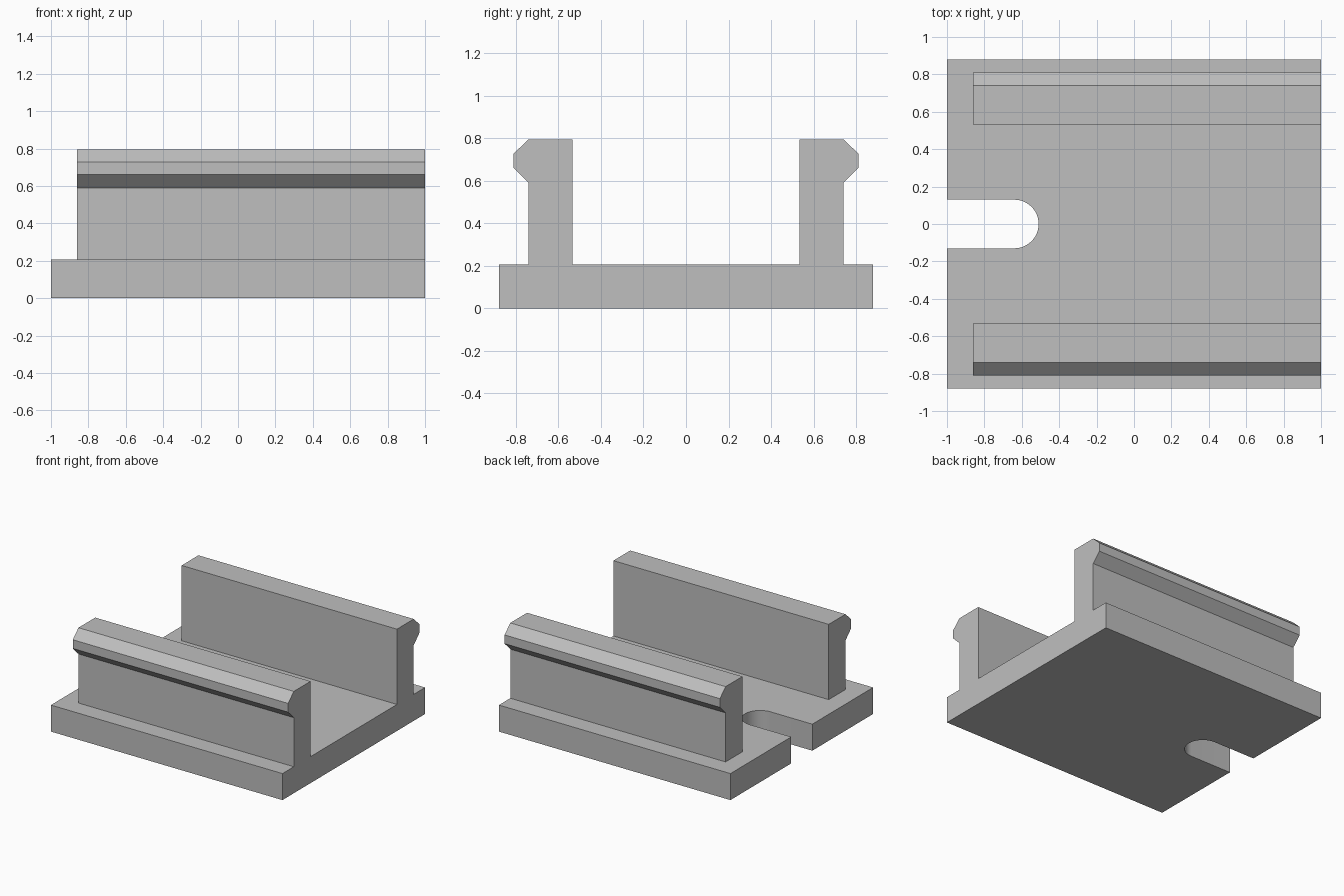
import bpy, bmesh
from math import sin, cos, pi, radians
from mathutils import Vector

cube = bpy.data.objects.get("Cube")
if cube:
    bpy.data.objects.remove(cube, do_unlink=True)

# Material
grey = bpy.data.materials.new("plain grey")
grey.use_nodes = True
colour = (0.52, 0.52, 0.52, 1)
grey.diffuse_color = colour
grey.node_tree.nodes["Principled BSDF"].inputs["Base Color"].default_value = colour


def extrude_profile(name, points, direction):
    """Extrude a closed outline into a solid."""
    bm = bmesh.new()
    face = bm.faces.new([bm.verts.new(p) for p in points])
    result = bmesh.ops.extrude_face_region(bm, geom=[face], use_keep_orig=True)
    moved = [g for g in result["geom"] if isinstance(g, bmesh.types.BMVert)]
    bmesh.ops.translate(bm, verts=moved, vec=Vector(direction))
    bmesh.ops.recalc_face_normals(bm, faces=bm.faces[:])
    mesh = bpy.data.meshes.new(name)
    bm.to_mesh(mesh)
    bm.free()
    mesh.materials.append(grey)
    obj = bpy.data.objects.new(name, mesh)
    bpy.context.collection.objects.link(obj)
    return obj


# Base plate with a round-ended slot in its right edge
BASE_TOP, HALF_DEPTH = 0.207, 0.88
SLOT_R, SLOT_X, STEPS = 0.13, -0.64, 24
outline = [(-1, -HALF_DEPTH), (1, -HALF_DEPTH), (1, HALF_DEPTH), (-1, HALF_DEPTH), (-1, SLOT_R)]
for i in range(STEPS + 1):
    a = pi / 2 - pi * i / STEPS
    outline.append((SLOT_X + SLOT_R * cos(a), SLOT_R * sin(a)))
outline.append((-1, -SLOT_R))
base = extrude_profile("base_plate", [(x, y, 0) for x, y in outline], (0, 0, BASE_TOP))

# Two upright rails with a chamfered outer lip
RAIL_START = -0.86
profile = [(0.533, BASE_TOP), (0.74, BASE_TOP), (0.74, 0.59), (0.81, 0.66),
           (0.81, 0.728), (0.74, 0.795), (0.533, 0.795)]
for name, side in (("front_rail", -1), ("back_rail", 1)):
    extrude_profile(name, [(RAIL_START, side * y, z) for y, z in profile], (1 - RAIL_START, 0, 0))

# Smooth the slot's round end, keep all other edges sharp
bpy.ops.object.select_all(action="DESELECT")
base.select_set(True)
bpy.context.view_layer.objects.active = base
bpy.ops.object.shade_smooth_by_angle(angle=radians(30))
